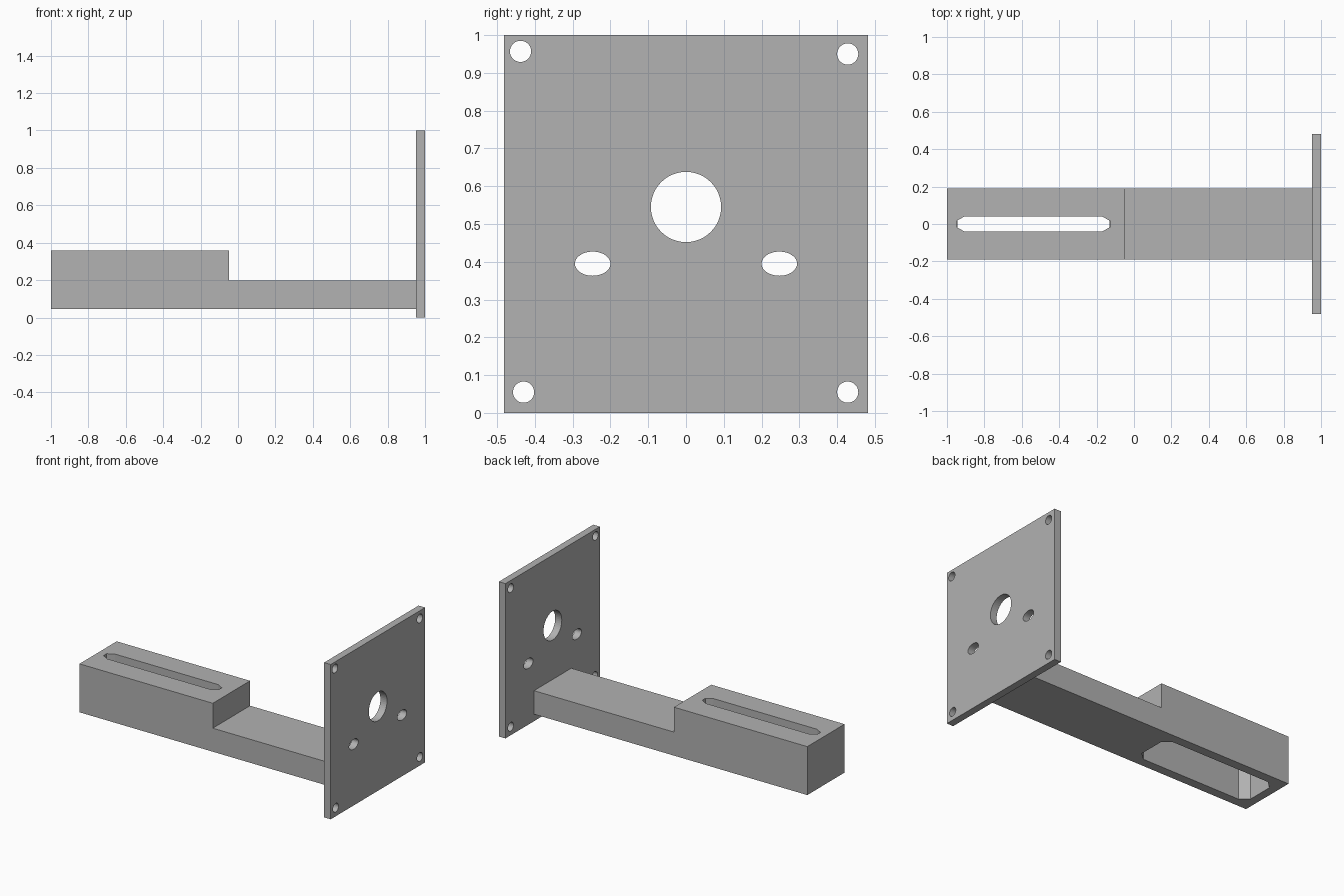
import bpy, bmesh
from math import cos, sin, pi
from mathutils import Vector

cube = bpy.data.objects.get("Cube")
if cube:
    bpy.data.objects.remove(cube, do_unlink=True)

GREY = (0.445, 0.445, 0.445, 1)
grey = bpy.data.materials.new("plain grey")
grey.use_nodes = True
grey.diffuse_color = GREY
grey.node_tree.nodes["Principled BSDF"].inputs["Base Color"].default_value = GREY


def prism(name, outline, axis, start, end):
    """Extrude a 2D outline along x, y or z; the outline uses the other two axes in order."""
    def place(p):
        c = list(p)
        c.insert("xyz".index(axis), start)
        return c
    shift = Vector()
    shift["xyz".index(axis)] = end - start
    bm = bmesh.new()
    face = bm.faces.new([bm.verts.new(place(p)) for p in outline])
    ext = bmesh.ops.extrude_face_region(bm, geom=[face], use_keep_orig=True)
    bmesh.ops.translate(bm, vec=shift,
                        verts=[g for g in ext["geom"] if isinstance(g, bmesh.types.BMVert)])
    bmesh.ops.recalc_face_normals(bm, faces=bm.faces)
    mesh = bpy.data.meshes.new(name)
    bm.to_mesh(mesh)
    bm.free()
    mesh.materials.append(grey)
    obj = bpy.data.objects.new(name, mesh)
    bpy.context.collection.objects.link(obj)
    return obj


def ellipse(cx, cy, rx, ry, n=48):
    return [(cx + rx * cos(2 * pi * i / n), cy + ry * sin(2 * pi * i / n)) for i in range(n)]


def chamfered(x0, x1, half, cx, cy):
    """Long slot outline with cut corners."""
    e = half - cy
    return [(x0, -e), (x0 + cx, -half), (x1 - cx, -half), (x1, -e),
            (x1, e), (x1 - cx, half), (x0 + cx, half), (x0, e)]


def cut(obj, cutter):
    """Subtract the cutter, then discard it."""
    cutter.hide_render = True
    mod = obj.modifiers.new("cut", 'BOOLEAN')
    mod.operation = 'DIFFERENCE'
    mod.solver = 'EXACT'
    mod.object = cutter
    bpy.context.view_layer.objects.active = obj
    bpy.ops.object.modifier_apply(modifier=mod.name)
    bpy.data.objects.remove(cutter, do_unlink=True)


# Mounting plate with corner, centre and oval holes
plate = prism("mounting_plate", [(-0.482, 0), (0.482, 0), (0.482, 1), (-0.482, 1)],
              "x", 0.953, 1.0)
holes = [(0, 0.545, 0.093, 0.093),
         (-0.247, 0.395, 0.047, 0.032), (0.247, 0.395, 0.047, 0.032),
         (-0.438, 0.957, 0.028, 0.028), (0.428, 0.95, 0.028, 0.028),
         (-0.43, 0.055, 0.028, 0.028), (0.428, 0.055, 0.028, 0.028)]
for h in holes:
    cut(plate, prism("hole_cutter", ellipse(*h), "x", 0.9, 1.1))

# Stepped arm
arm = prism("stepped_arm",
            [(-1, 0.045), (0.953, 0.045), (0.953, 0.197), (-0.047, 0.197),
             (-0.047, 0.358), (-1, 0.358)], "y", -0.19, 0.19)

# Wide pocket from below, narrow slot through the top
cut(arm, prism("pocket_cutter", chamfered(-0.945, -0.13, 0.13, 0.05, 0.045), "z", 0, 0.27))
cut(arm, prism("slot_cutter", chamfered(-0.95, -0.127, 0.04, 0.043, 0.024), "z", 0.2, 0.5))
